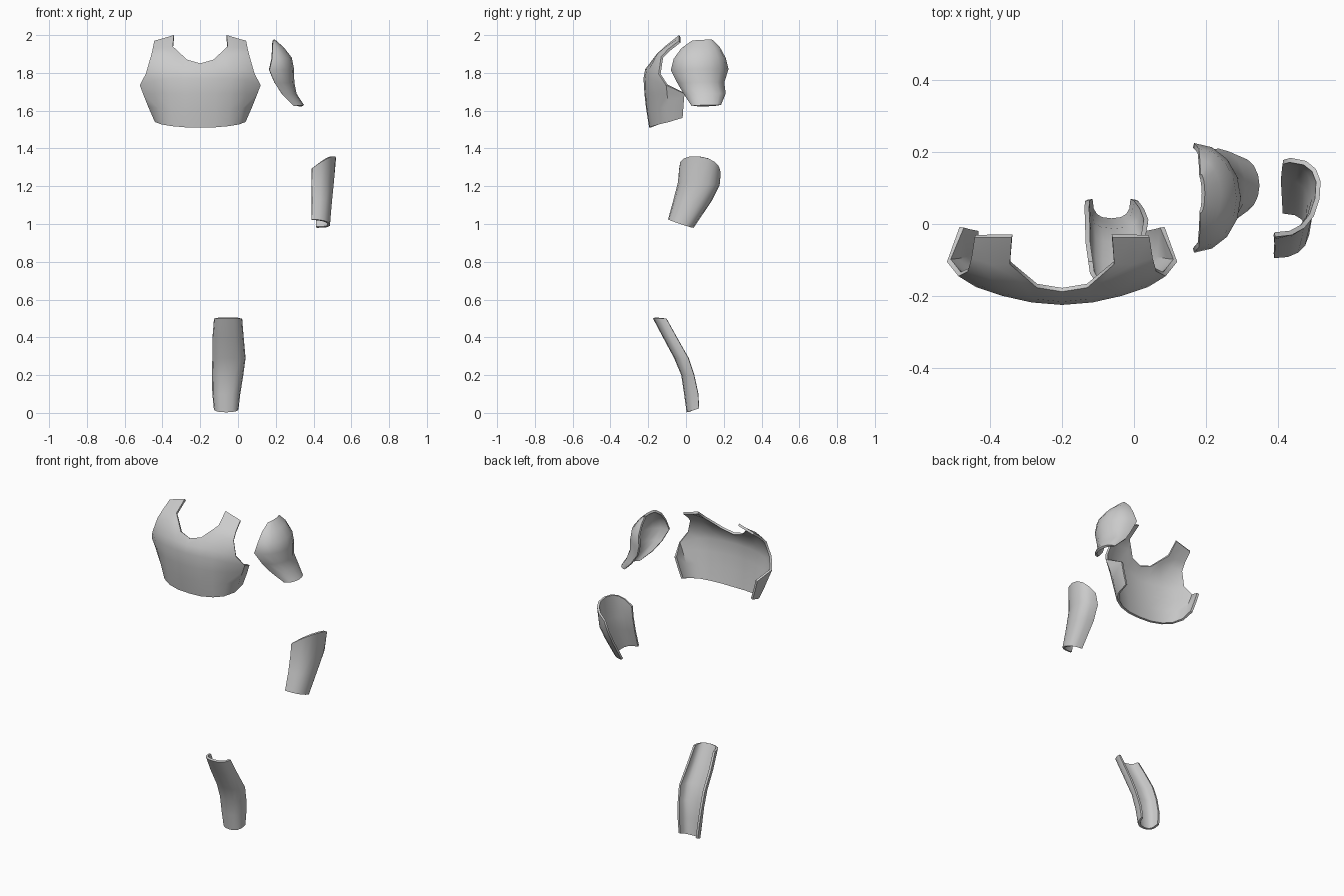
import bpy, bmesh, math
from mathutils import Vector

if "Cube" in bpy.data.objects:
    bpy.data.objects.remove(bpy.data.objects["Cube"])


def finish(name, rows, out, location=(0, 0, 0), mirror=False):
    """Skin rows of points (None = hole), thicken inward and smooth."""
    bm = bmesh.new()
    grid = [[bm.verts.new(p) if p else None for p in r] for r in rows]
    for a, b in zip(grid, grid[1:]):
        for i in range(len(a) - 1):
            quad = [v for v in (a[i], a[i + 1], b[i + 1], b[i]) if v]
            if len(quad) > 2:
                bm.faces.new(quad)
    bm.normal_update()
    total = sum((f.normal * f.calc_area() for f in bm.faces), Vector())
    if total.dot(Vector(out)) < 0:
        bmesh.ops.reverse_faces(bm, faces=bm.faces[:])
    mesh = bpy.data.meshes.new(name)
    bm.to_mesh(mesh)
    bm.free()
    ob = bpy.data.objects.new(name, mesh)
    ob.location = location
    bpy.context.collection.objects.link(ob)
    if mirror:
        ob.modifiers.new("Mirror", 'MIRROR')
    s = ob.modifiers.new("Thickness", 'SOLIDIFY')
    s.thickness, s.offset = 0.013, -1
    bpy.ops.object.select_all(action='DESELECT')
    ob.select_set(True)
    bpy.context.view_layer.objects.active = ob
    bpy.ops.object.convert(target='MESH')
    bpy.ops.object.shade_smooth_by_angle(angle=math.radians(45))
    return ob


def arc(a, apex, b, power, n=8):
    """Rounded cross-section from edge a over the apex to edge b."""
    a, apex, b = Vector(a), Vector(apex), Vector(b)
    mid, half = (a + b) / 2, (b - a) / 2
    pts = []
    for i in range(n + 1):
        t = math.pi * (i / n - 0.5)
        s, c = math.sin(t), max(math.cos(t), 0)
        pts.append(mid + half * math.copysign(abs(s) ** power, s)
                   + (apex - mid) * c ** power)
    return pts


def curved_shell(name, sections, out, power=1.0):
    finish(name, [arc(*s, power) for s in sections], out)


# Breastplate: right half, centre to side, bottom hem to shoulder strap
N = None
breast = [
    [(0, -.195, 1.51), (.08, -.192, 1.512), (.15, -.175, 1.518),
     (.205, -.145, 1.527), (.24, -.09, 1.54), (.245, -.018, 1.562)],
    [(0, -.211, 1.61), (.08, -.207, 1.61), (.155, -.188, 1.61),
     (.225, -.152, 1.615), (.275, -.095, 1.62), (.268, -.013, 1.63)],
    [(0, -.22, 1.69), (.08, -.215, 1.69), (.16, -.195, 1.69),
     (.24, -.16, 1.69), (.303, -.1, 1.69), (.285, -.008, 1.69)],
    [(0, -.225, 1.77), (.085, -.218, 1.77), (.165, -.2, 1.77),
     (.24, -.175, 1.76), (.32, -.105, 1.735), N],
    [(0, -.216, 1.82), (.08, -.208, 1.82), (.15, -.195, 1.82),
     (.22, -.175, 1.815), (.288, -.145, 1.795), N],
    [(0, -.188, 1.85), (.07, -.177, 1.87), (.118, -.155, 1.9),
     (.2, -.152, 1.9), (.262, -.132, 1.885), N],
    [N, N, (.145, -.112, 1.94), (.2, -.112, 1.935), (.252, -.095, 1.925), N],
    [N, N, (.14, -.037, 2.0), (.19, -.037, 1.985), (.243, -.037, 1.97), N],
]
finish("breastplate", breast, (0, -1, 0), (-.2, 0, 0), mirror=True)

# Shoulder guard: (z, front y, back y, edge x, crown x), top to bottom
shoulder = [(1.975, .03, .14, .185, .197), (1.935, -.025, .18, .183, .243),
            (1.88, -.065, .21, .18, .285), (1.82, -.08, .225, .167, .297),
            (1.75, -.045, .203, .195, .298), (1.69, -.01, .21, .235, .31),
            (1.63, .03, .185, .295, .349)]
curved_shell("shoulder_guard",
             [((xe, yf, z - .005), (xm, (yf + yb) / 2, z), (xe, yb, z))
              for z, yf, yb, xe, xm in shoulder], (1, 0, 0))

# Forearm guard: front edge, crown, back edge, bottom to top
forearm = [
    ((.39, -.095, 1.025), (.487, -.03, 1.0), (.415, .04, .98)),
    ((.392, -.066, 1.13), (.498, .035, 1.125), (.41, .135, 1.12)),
    ((.39, -.043, 1.22), (.507, .07, 1.215), (.415, .178, 1.205)),
    ((.392, -.036, 1.295), (.516, .07, 1.357), (.435, .184, 1.27)),
]
curved_shell("forearm_guard", forearm, (1, 0, 0), .85)

# Shin guard: (z, left x, right x, front y, back y), bottom to top
shin = [(.003, -.128, .003, .003, .068), (.1, -.136, .012, -.01, .064),
        (.2, -.138, .028, -.025, .042), (.29, -.136, .04, -.063, .012),
        (.4, -.135, .03, -.122, -.05), (.5, -.127, .022, -.175, -.105)]
curved_shell("shin_guard",
             [((xl, yb, z + .02 * (z < .05)), ((xl + xr) / 2, yf, z),
               (xr, yb, z + .02 * (z < .05)))
              for z, xl, xr, yf, yb in shin], (0, -1, 0), .8)
